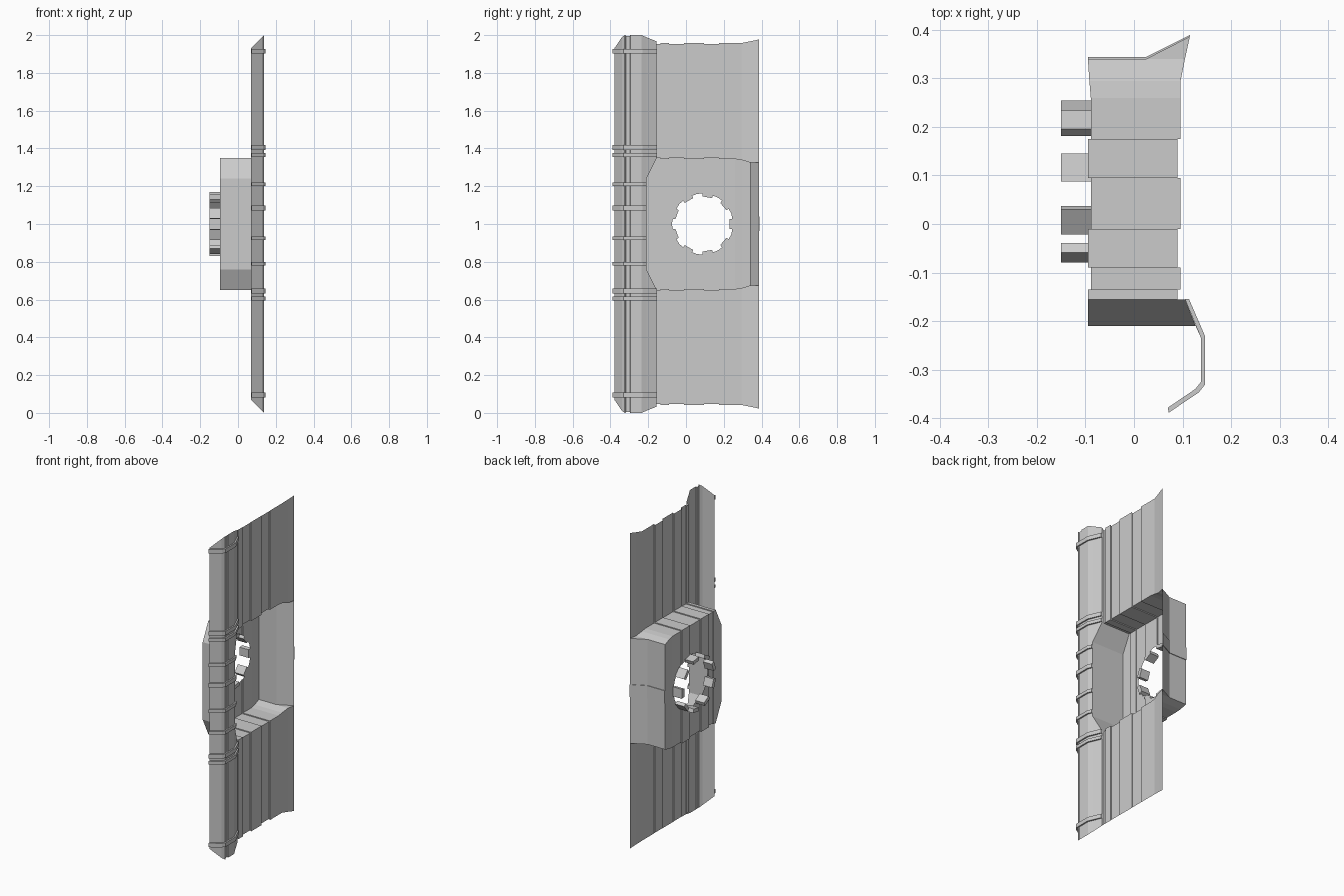
import bpy, bmesh, math

if "Cube" in bpy.data.objects:
    bpy.data.objects.remove(bpy.data.objects["Cube"])

HOLE_Y, HOLE_R = 0.0875, 0.162      # round opening in the recess
BACK = -0.095                       # depth of the recess
RECESS = [(-0.21, 0.24), (-0.155, 0.35), (0.26, 0.35), (0.34, 0.325), (0.40, 0.325)]


def lerp(table, t):
    for (a, va), (b, vb) in zip(table, table[1:]):
        if a <= t <= b:
            return va + (vb - va) * (t - a) / (b - a)
    return table[0][1] if t < table[0][0] else table[-1][1]


def finish(name, bm):
    bmesh.ops.remove_doubles(bm, verts=bm.verts, dist=0.00005)
    bmesh.ops.dissolve_degenerate(bm, edges=bm.edges, dist=0.00005)
    bmesh.ops.recalc_face_normals(bm, faces=bm.faces)
    me = bpy.data.meshes.new(name)
    bm.to_mesh(me)
    bm.free()
    ob = bpy.data.objects.new(name, me)
    bpy.context.collection.objects.link(ob)
    return ob


def column(y, xf, xb, d=0.0):
    """Vertical section of the sheet at y: mitred ends, recess, hole gap."""
    top = 2 - (0.138 - xf)
    h = lerp(RECESS, y) - d
    g = math.sqrt(max(0.0, HOLE_R ** 2 - (y - HOLE_Y) ** 2))
    half = [(xf, top), (xf, 1 + h), (xb, 1 + h), (xb, 1 + g)]
    return [(x, y, z) for x, z in half] + [(x, y, 2 - z) for x, z in reversed(half)]


def loft(name, cols):
    bm = bmesh.new()
    rows = [[bm.verts.new(p) for p in column(*c)] for c in cols]
    for ca, cb, a, b in zip(cols, cols[1:], rows, rows[1:]):
        in_hole = abs((ca[0] + cb[0]) / 2 - HOLE_Y) < HOLE_R
        for i in range(7):
            if not (i == 3 and in_hole):
                bm.faces.new((a[i], b[i], b[i + 1], a[i + 1]))
    return finish(name, bm)


def band(name, inner, outer, z0, z1):
    """Raised strap: inner and outer (x, y) paths closed into a thin bar."""
    bm = bmesh.new()
    rows = [[bm.verts.new((*p, z)) for p, z in ((i, z0), (o, z0), (o, z1), (i, z1))]
            for i, o in zip(inner, outer)]
    for a, b in zip(rows, rows[1:]):
        for k in range(3):
            bm.faces.new((a[k], b[k], b[k + 1], a[k + 1]))
    bm.faces.new(rows[0])
    bm.faces.new(rows[-1])
    return finish(name, bm)


# Corner post with a shallow vertical groove
post = [(0.07, -0.378), (0.126, -0.34), (0.138, -0.325), (0.138, -0.32),
        (0.134, -0.318), (0.134, -0.297), (0.138, -0.295), (0.138, -0.235),
        (0.127, -0.21)]
loft("corner_post", [(y, x, x) for x, y in post])

# Ribbed sheet folded into a recess with a flared edge
cols = [(-0.21, 0.127, 0.127), (-0.21, 0.127, BACK), (-0.155, 0.105, BACK)]
ribs = [-0.155, -0.135, -0.09, -0.01, 0.095, 0.175, 0.26]
hole_ys = [HOLE_Y + HOLE_R * math.cos(math.radians(20 * k)) for k in range(10)]
for i, (a, b) in enumerate(zip(ribs, ribs[1:])):
    d = 0.006 * (i % 2)
    for y in [a] + sorted(v for v in hole_ys if a < v < b) + [b]:
        cols.append((y, 0.09 + d, BACK + d, d))
cols += [(0.295, 0.096, BACK + 0.003), (0.34, 0.105, BACK),
         (0.34, 0.105, 0.025), (0.386, 0.115, 0.115)]
loft("recessed_panel", cols)

# Straps around the post; those beside the recess stop at its edge
solid = [post[0], post[1], post[2], post[7]]
for n, (z, t) in enumerate([(1.915, .025), (1.405, .025), (1.365, .02), (1.21, .02),
                            (1.085, .025), (0.925, .02), (0.79, .02), (0.645, .025),
                            (0.605, .02), (0.095, .025)]):
    end = (0.127, -0.21) if 0.76 < z < 1.24 else (0.105, -0.155)
    inner = solid + [end]
    outer = [(0.06 + (x - 0.06) * 1.11, -0.27 + (y + 0.27) * 1.1) for x, y in solid]
    outer.append((end[0] + 0.008, end[1] + 0.001))
    band(f"post_strap_{n}", inner, outer, z - t / 2, z + t / 2)

# Strap across the flared side wall
band("side_strap", [(BACK, 0.34), (0.025, 0.34), (0.115, 0.386)],
     [(BACK, 0.344), (0.025, 0.344), (0.115, 0.389)], 0.962, 1.04)

# Nine tabs standing around the opening
for n in range(9):
    bm = bmesh.new()
    rings = []
    for x in (BACK + 0.006, -0.15):
        ring = []
        for r, s in ((0.146, -1), (0.169, -1), (0.169, 1), (0.146, 1)):
            a = math.radians(40 * n + 10 * s)
            ring.append(bm.verts.new((x, HOLE_Y + r * math.cos(a), 1 + r * math.sin(a))))
        rings.append(ring)
    for k in range(4):
        j = (k + 1) % 4
        bm.faces.new((rings[0][k], rings[0][j], rings[1][j], rings[1][k]))
    for ring in rings:
        bm.faces.new(ring)
    finish(f"hole_tab_{n}", bm)
